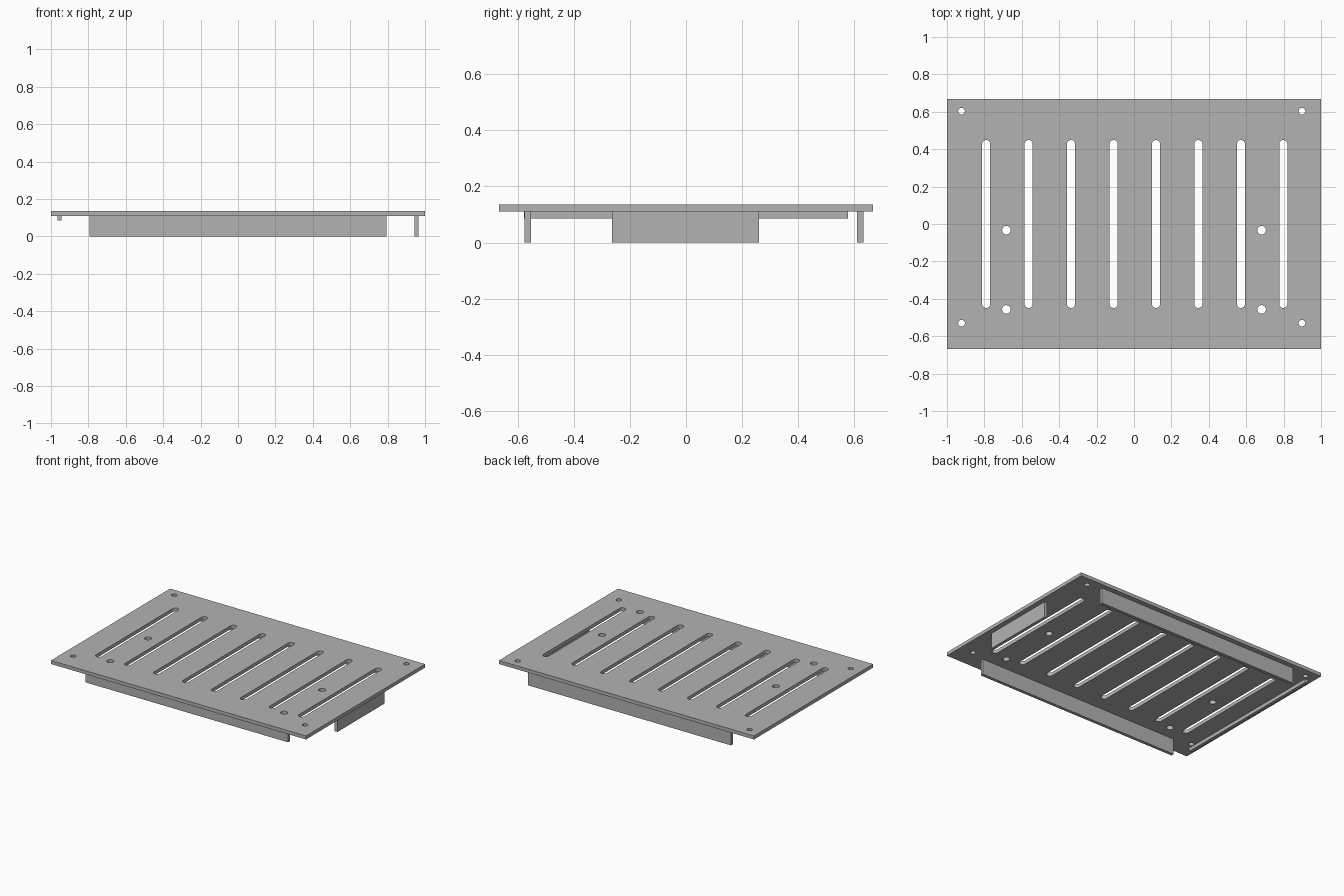
import bpy
import bmesh
from math import pi, cos, sin

if "Cube" in bpy.data.objects:
    bpy.data.objects.remove(bpy.data.objects["Cube"], do_unlink=True)

PLATE_BOTTOM, PLATE_TOP = 0.11, 0.135

metal = bpy.data.materials.new("grey_metal")
metal.use_nodes = True
metal.diffuse_color = (0.45, 0.45, 0.45, 1)
metal.node_tree.nodes["Principled BSDF"].inputs["Base Color"].default_value = metal.diffuse_color


def add_object(name, bm):
    bmesh.ops.recalc_face_normals(bm, faces=bm.faces)
    mesh = bpy.data.meshes.new(name)
    bm.to_mesh(mesh)
    bm.free()
    mesh.materials.append(metal)
    obj = bpy.data.objects.new(name, mesh)
    bpy.context.collection.objects.link(obj)
    return obj


def box(name, x, y, z):
    """Box spanning the given (low, high) ranges."""
    bm = bmesh.new()
    bmesh.ops.create_cube(bm, size=1)
    for v in bm.verts:
        for axis, (low, high) in enumerate((x, y, z)):
            v.co[axis] = low if v.co[axis] < 0 else high
    return add_object(name, bm)


def add_slot(bm, x, y, radius, half_length=0.0, steps=24):
    """Upright prism with round ends; a plain cylinder when half_length is 0."""
    ring = []
    for i in range(steps):
        a = 2 * pi * (i + 0.5) / steps
        shift = half_length if sin(a) > 0 else -half_length
        ring.append(bm.verts.new((x + radius * cos(a), y + shift + radius * sin(a),
                                  PLATE_BOTTOM - 0.05)))
    face = bm.faces.new(ring)
    top = bmesh.ops.extrude_face_region(bm, geom=[face])["geom"]
    bmesh.ops.translate(bm, vec=(0, 0, 0.15),
                        verts=[g for g in top if isinstance(g, bmesh.types.BMVert)])


# Cover plate
plate = box("cover_plate", (-1, 1), (-0.667, 0.667), (PLATE_BOTTOM, PLATE_TOP))

# Vent slots, mounting holes and corner holes
bm = bmesh.new()
for i in range(8):
    add_slot(bm, 0.004 + (i - 3.5) * 0.227, 0, 0.022, 0.427)
for x in (-0.682, 0.682):
    for y in (-0.457, -0.033):
        add_slot(bm, x, y, 0.023)
for x in (-0.922, 0.898):
    for y in (-0.53, 0.603):
        add_slot(bm, x, y, 0.018)
cutter = add_object("hole_cutter", bm)
cutter.hide_render = True

cut = plate.modifiers.new("holes", "BOOLEAN")
cut.operation = "DIFFERENCE"
cut.solver = "EXACT"
cut.object = cutter
bpy.context.view_layer.objects.active = plate
plate.select_set(True)
bpy.ops.object.modifier_apply(modifier=cut.name)
bpy.data.objects.remove(cutter, do_unlink=True)
bpy.ops.object.shade_smooth_by_angle()

# Flanges and the shallow rail under the plate
box("front_flange", (-0.795, 0.795), (-0.575, -0.553), (0, PLATE_BOTTOM))
box("back_flange", (-0.795, 0.795), (0.61, 0.632), (0, PLATE_BOTTOM))
box("left_flange", (0.943, 0.965), (-0.264, 0.261), (0, PLATE_BOTTOM))
box("right_rail", (-0.965, -0.943), (-0.577, 0.577), (0.085, PLATE_BOTTOM))
